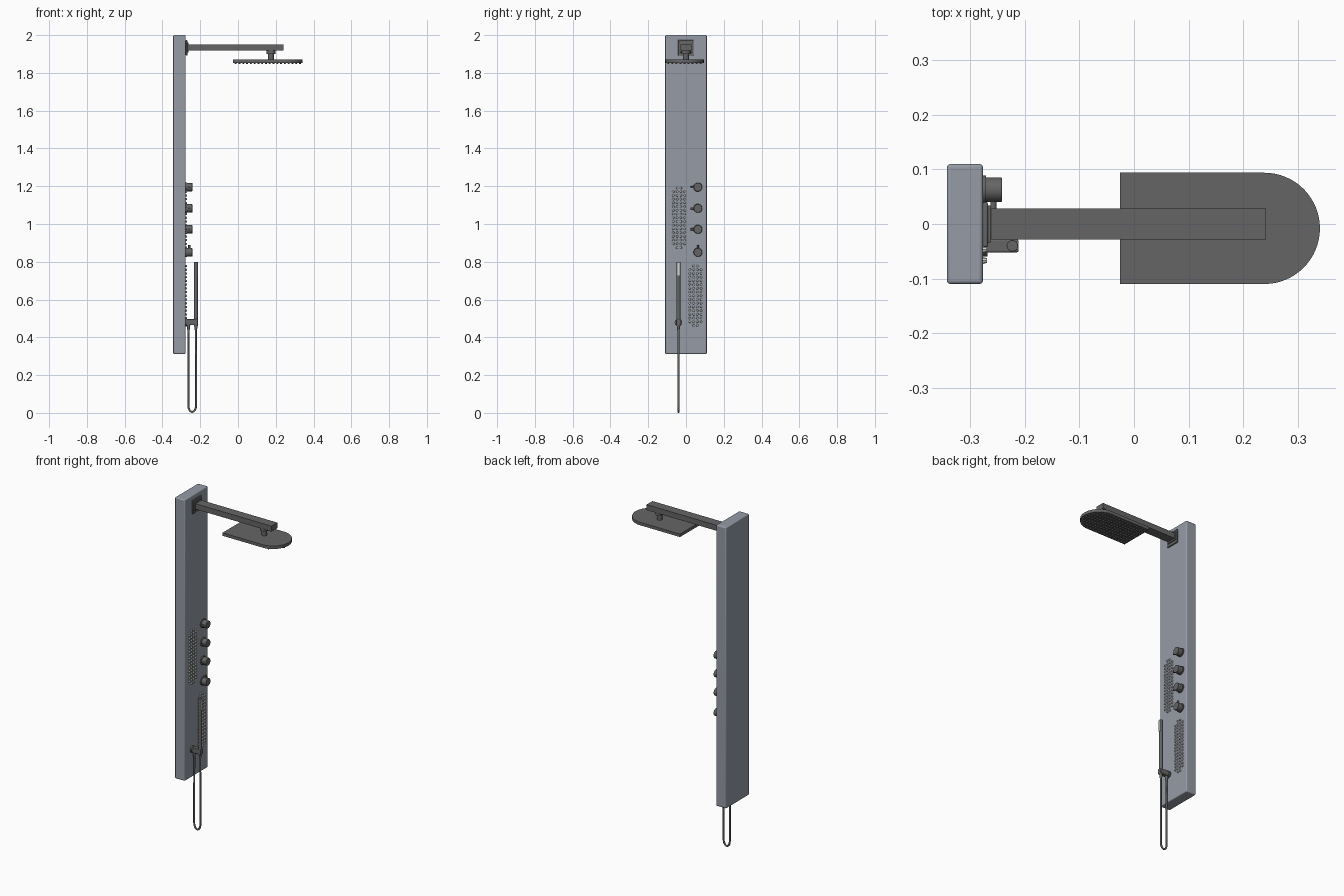
import bpy, bmesh, math
from mathutils import Matrix, Vector

cube = bpy.data.objects.get("Cube")
if cube:
    bpy.data.objects.remove(cube, do_unlink=True)


def material(name, r, g, b):
    m = bpy.data.materials.new(name)
    m.use_nodes = True
    m.diffuse_color = (r, g, b, 1)
    m.node_tree.nodes["Principled BSDF"].inputs["Base Color"].default_value = (r, g, b, 1)
    return m


PANEL = material("blue grey panel", 0.30, 0.33, 0.38)
DARK = material("dark grey metal", 0.13, 0.13, 0.13)
LIGHT = material("pale nozzle", 0.68, 0.68, 0.66)


def finish(name, bm, mat, bevel=0, smooth=True):
    mesh = bpy.data.meshes.new(name)
    bmesh.ops.recalc_face_normals(bm, faces=bm.faces)
    bm.to_mesh(mesh)
    bm.free()
    mesh.materials.append(mat)
    ob = bpy.data.objects.new(name, mesh)
    bpy.context.collection.objects.link(ob)
    if bevel:
        mod = ob.modifiers.new("rounded edges", "BEVEL")
        mod.width, mod.segments = bevel, 3
    if smooth:
        bpy.ops.object.select_all(action="DESELECT")
        ob.select_set(True)
        bpy.context.view_layer.objects.active = ob
        bpy.ops.object.shade_smooth_by_angle(angle=math.radians(35))
    return ob


def add_cone(bm, start, end, r1, r2, sides=24):
    a, b = Vector(start), Vector(end)
    turn = (b - a).to_track_quat("Z", "Y").to_matrix().to_4x4()
    bmesh.ops.create_cone(bm, cap_ends=True, segments=sides, radius1=r1, radius2=r2,
                          depth=(b - a).length, matrix=Matrix.Translation((a + b) / 2) @ turn)


def rod(name, start, end, r1, r2=None, mat=DARK, bevel=0):
    bm = bmesh.new()
    add_cone(bm, start, end, r1, r1 if r2 is None else r2)
    return finish(name, bm, mat, bevel)


def box(name, low, high, mat=DARK, bevel=0):
    bm = bmesh.new()
    a, b = Vector(low), Vector(high)
    bmesh.ops.create_cube(bm, size=1, matrix=Matrix.Translation((a + b) / 2)
                          @ Matrix.Diagonal((*(b - a), 1)))
    return finish(name, bm, mat, bevel, bevel > 0)


FACE = -0.277  # plane of the panel's working side

# Wall panel
box("wall_panel", (-0.343, -0.11, 0.312), (FACE, 0.11, 2), PANEL, 0.006)

# Overhead arm and its wall plate
box("arm_wall_plate", (FACE, -0.042, 1.892), (-0.268, 0.04, 1.974), DARK, 0.003)
box("arm_collar", (-0.27, -0.034, 1.909), (-0.262, 0.034, 1.961), DARK, 0.002)
box("overhead_arm", (-0.268, -0.028, 1.918), (0.242, 0.028, 1.951))

# Swivel joint
rod("joint_collar", (0.175, 0, 1.9), (0.175, 0, 1.92), 0.023)
rod("joint_stem", (0.175, 0, 1.868), (0.175, 0, 1.902), 0.015)

# Overhead plate: square at the inner end, round at the outer end
HY, HR, HX = -0.008, 0.102, 0.239
bm = bmesh.new()
outline = [(-0.026, HY + HR), (-0.026, HY - HR)]
for i in range(33):
    t = -math.pi / 2 + math.pi * i / 32
    outline.append((HX + HR * math.cos(t), HY + HR * math.sin(t)))
base = bm.faces.new([bm.verts.new((x, y, 1.853)) for x, y in outline])
grown = bmesh.ops.extrude_face_region(bm, geom=[base])
bmesh.ops.translate(bm, vec=(0, 0, 0.018),
                    verts=[v for v in grown["geom"] if isinstance(v, bmesh.types.BMVert)])
finish("overhead_plate", bm, DARK)

# Spray tips under the overhead plate
bm = bmesh.new()
for i in range(18):
    for j in range(-4, 5):
        x, dy = -0.012 + i * 0.02, j * 0.0215
        if x < HX or math.hypot(x - HX, dy) < HR - 0.008:
            add_cone(bm, (x, HY + dy, 1.854), (x, HY + dy, 1.846), 0.006, 0.004, 8)
finish("overhead_spray_tips", bm, DARK)

# Body jets: two upright fields with rounded ends
for name, cy, cz in (("upper_body_jets", -0.037, 1.033), ("lower_body_jets", 0.05, 0.62)):
    bm = bmesh.new()
    for row in range(-8, 9):
        for col in (-1.5, -0.5, 0.5, 1.5):
            if abs(row) == 8 and abs(col) > 1:
                continue
            y, z = cy + col * 0.02, cz + row * 0.0197
            add_cone(bm, (FACE - 0.001, y, z), (FACE + 0.007, y, z), 0.0065, 0.0045, 8)
    finish(name, bm, LIGHT)

# Control knobs, each with a flange and a short pointer
KY = 0.063
for n, z in enumerate((1.195, 1.083, 0.972, 0.85), 1):
    rod(f"knob_flange_{n}", (FACE, KY, z), (-0.271, KY, z), 0.026)
    rod(f"knob_{n}", (-0.272, KY, z), (-0.242, KY, z), 0.0225, mat=DARK, bevel=0.002)
    aim = Vector((0, 0, 1)) if n == 4 else Vector((0, -1, 0))
    hub = Vector((-0.258, KY, z))
    rod(f"knob_pointer_{n}", hub + aim * 0.018, hub + aim * 0.038, 0.0055)

# Hand shower bracket
SY, SX, NX = -0.04, -0.223, -0.262
rod("bracket_rosette", (FACE, SY, 0.479), (-0.269, SY, 0.479), 0.02)
box("bracket", (-0.272, SY - 0.012, 0.464), (-0.212, SY + 0.012, 0.496), DARK, 0.003)

# Hand shower with its pale spray face
rod("hand_shower", (SX, SY, 0.46), (SX, SY, 0.8), 0.0105, mat=DARK, bevel=0.001)
box("hand_spray_face", (SX + 0.004, SY - 0.007, 0.728), (SX + 0.0115, SY + 0.007, 0.795), LIGHT)

# Hose nuts
for name, x in (("hose_outlet_nut", NX), ("hand_shower_nut", SX)):
    rod(name, (x, SY, 0.44), (x, SY, 0.466), 0.0065, 0.0095)

# Hanging hose loop
R = 0.0055
half, mid = (SX - NX) / 2, (SX + NX) / 2
path = [(NX, 0.445), (NX - 0.001, 0.25)]
for i in range(17):
    t = math.pi + math.pi * i / 16
    path.append((mid + (half + 0.001) * math.cos(t), R + 0.035 + 0.035 * math.sin(t)))
path += [(SX + 0.001, 0.25), (SX, 0.445)]
curve = bpy.data.curves.new("hose", "CURVE")
curve.dimensions = "3D"
curve.bevel_depth, curve.bevel_resolution = R, 3
spline = curve.splines.new("POLY")
spline.points.add(len(path) - 1)
for p, (x, z) in zip(spline.points, path):
    p.co = (x, SY, z, 1)
curve.materials.append(DARK)
hose = bpy.data.objects.new("hose", curve)
bpy.context.collection.objects.link(hose)
bpy.ops.object.select_all(action="DESELECT")
hose.select_set(True)
bpy.context.view_layer.objects.active = hose
bpy.ops.object.convert(target="MESH")
bpy.ops.object.shade_smooth_by_angle(angle=math.radians(40))
